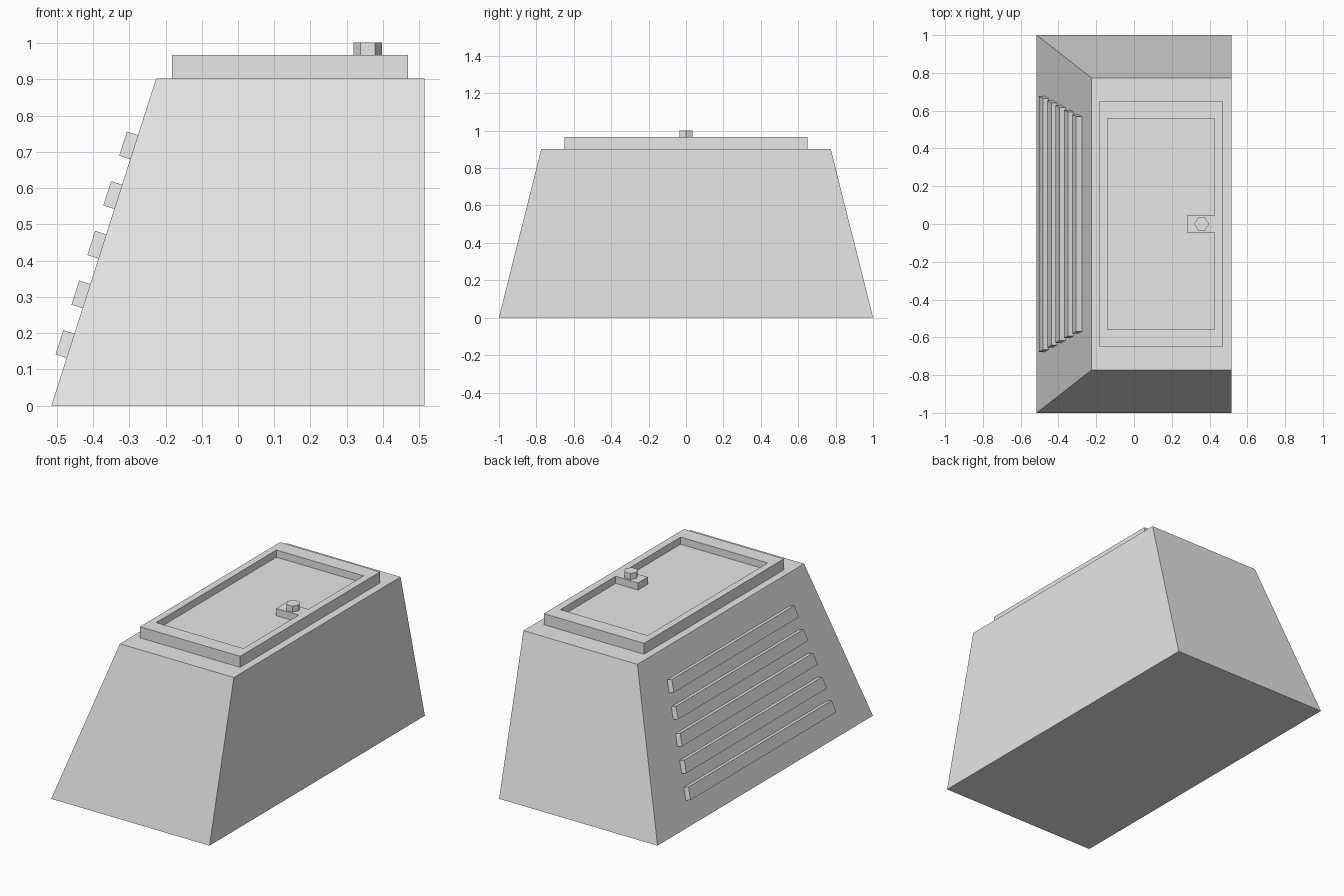
import bpy, bmesh, math
from mathutils import Vector

if "Cube" in bpy.data.objects:
    bpy.data.objects.remove(bpy.data.objects["Cube"])

grey = bpy.data.materials.new("plain grey")
grey.diffuse_color = (0.8, 0.8, 0.8, 1)
grey.use_nodes = True
grey.node_tree.nodes["Principled BSDF"].inputs["Base Color"].default_value = grey.diffuse_color


def loft(name, lower, upper):
    """Closed solid between two matching rings of points."""
    bm = bmesh.new()
    a = [bm.verts.new(p) for p in lower]
    b = [bm.verts.new(p) for p in upper]
    n = len(a)
    bm.faces.new(a[::-1])
    bm.faces.new(b)
    for i in range(n):
        j = (i + 1) % n
        bm.faces.new((a[i], a[j], b[j], b[i]))
    bmesh.ops.recalc_face_normals(bm, faces=bm.faces)
    mesh = bpy.data.meshes.new(name)
    bm.to_mesh(mesh)
    bm.free()
    mesh.materials.append(grey)
    ob = bpy.data.objects.new(name, mesh)
    bpy.context.collection.objects.link(ob)
    return ob


def rect(x0, x1, half_y, z):
    return [(x0, -half_y, z), (x1, -half_y, z), (x1, half_y, z), (x0, half_y, z)]


def prism(name, outline, z0, z1):
    return loft(name, [(x, y, z0) for x, y in outline], [(x, y, z1) for x, y in outline])


# Tapered body with an upright right side
LEFT, TOP_LEFT, RIGHT, HEIGHT, TOP_HALF = -0.515, -0.226, 0.515, 0.902, 0.774
loft("body", rect(LEFT, RIGHT, 1.0, 0), rect(TOP_LEFT, RIGHT, TOP_HALF, HEIGHT))

# Lid with a recessed panel, leaving a latch tab standing
lid = loft("lid", rect(-0.182, 0.469, 0.65, HEIGHT), rect(-0.182, 0.469, 0.65, 0.967))
recess = [(-0.141, -0.558), (0.426, -0.558), (0.426, -0.045), (0.28, -0.045),
          (0.28, 0.045), (0.426, 0.045), (0.426, 0.558), (-0.141, 0.558)]
cutter = prism("recess_cutter", recess, 0.925, 1.1)
cutter.hide_render = True
cutter.hide_viewport = True
cut = lid.modifiers.new("recess", 'BOOLEAN')
cut.operation = 'DIFFERENCE'
cut.solver = 'EXACT'
cut.object = cutter

# Six-sided bolt on the tab
bolt = [(0.358 + 0.039 * math.cos(i * math.pi / 3), 0.039 * math.sin(i * math.pi / 3))
        for i in range(6)]
prism("latch_bolt", bolt, 0.967, 1.002)

# Five vent slats on the sloping left side, shortening as the body narrows
slope = Vector((TOP_LEFT - LEFT, 0, HEIGHT)).normalized()
outward = Vector((-slope.z, 0, slope.x))
for i in range(5):
    z_mid = 0.165 + 0.137 * i
    ends = []
    for side in (-1, 1):
        ring = []
        for along, out in ((-0.035, 0), (-0.035, 0.032), (0.035, 0.032), (0.035, 0)):
            on_face = Vector((LEFT, 0, 0)) + slope * (z_mid / slope.z + along)
            half = 0.7 * (1 - (1 - TOP_HALF) * on_face.z / HEIGHT)
            p = on_face + outward * out
            ring.append((p.x, side * half, p.z))
        ends.append(ring)
    loft(f"vent_slat_{i + 1}", ends[0], ends[1])
